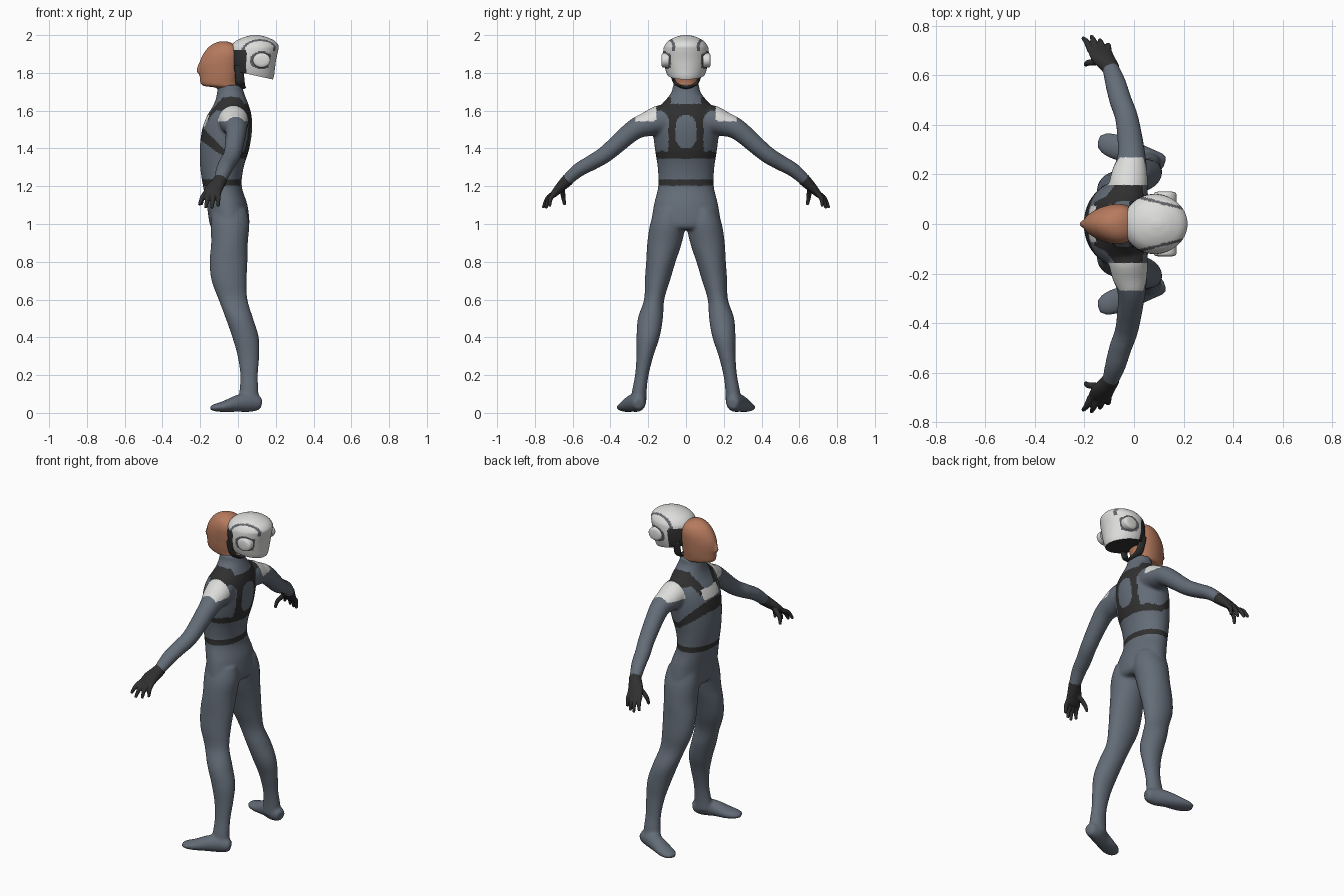
import bpy, bmesh, math
from mathutils import Vector

cube = bpy.data.objects.get("Cube")
if cube:
    bpy.data.objects.remove(cube)


def material(name, rgb, rough=0.6):
    m = bpy.data.materials.new(name)
    m.use_nodes = True
    m.diffuse_color = (*rgb, 1)
    bsdf = m.node_tree.nodes["Principled BSDF"]
    bsdf.inputs["Base Color"].default_value = (*rgb, 1)
    bsdf.inputs["Roughness"].default_value = rough
    return m


SUIT = material("slate suit", (0.125, 0.15, 0.185))
DARK = material("black webbing", (0.03, 0.03, 0.03))
WHITE = material("white shell", (0.72, 0.72, 0.71))
SKIN = material("skin", (0.47, 0.195, 0.11))
GREY = material("grey trim", (0.12, 0.125, 0.14))


def smooth_path(secs, steps):
    """Catmull-Rom interpolation of section tuples."""
    out = []
    for i in range(len(secs) - 1):
        a, b = secs[max(i - 1, 0)], secs[i]
        c, d = secs[i + 1], secs[min(i + 2, len(secs) - 1)]
        for k in range(steps):
            t = k / steps
            out.append([q + 0.5 * t * (r - p + t * (2 * p - 5 * q + 4 * r - s + t * (3 * (q - r) + s - p)))
                        for p, q, r, s in zip(a, b, c, d)])
    return out + [list(secs[-1])]


def tube(bm, secs, ref=(1, 0, 0), up=None, n=32, steps=5, taper=0.0):
    """Loft ellipses (x, y, z, radius along ref, other radius) into a capped tube."""
    secs = smooth_path(secs, steps)
    rings = []
    for i, (x, y, z, ru, rv) in enumerate(secs):
        ahead, behind = secs[min(i + 1, len(secs) - 1)], secs[max(i - 1, 0)]
        t = Vector(up) if up else (Vector(ahead[:3]) - Vector(behind[:3])).normalized()
        u = Vector(ref)
        u = (u - t * u.dot(t)).normalized()
        v = t.cross(u)
        ring = []
        for k in range(n):
            a = 2 * math.pi * k / n
            narrow = 1 + taper * math.cos(a)
            ring.append(bm.verts.new(Vector((x, y, z)) + u * ru * math.cos(a) + v * rv * math.sin(a) * narrow))
        rings.append(ring)
    for r, s in zip(rings, rings[1:]):
        for k in range(n):
            bm.faces.new((r[k], r[(k + 1) % n], s[(k + 1) % n], s[k]))
    bm.faces.new(rings[0][::-1])
    bm.faces.new(rings[-1])


def stack(bm, rows, **kw):
    """Loft level rows (z, front x, back x, inner y, outer y)."""
    tube(bm, [((f + b) / 2, (i + o) / 2, z, (b - f) / 2, (o - i) / 2) for z, f, b, i, o in rows],
         up=(0, 0, 1), **kw)


def finish(name, bm, mats, voxel=None, smooth=0, rule=None):
    bmesh.ops.recalc_face_normals(bm, faces=bm.faces)
    me = bpy.data.meshes.new(name)
    bm.to_mesh(me)
    bm.free()
    ob = bpy.data.objects.new(name, me)
    bpy.context.collection.objects.link(ob)
    if voxel:  # fuse overlapping volumes into one skin
        r = ob.modifiers.new("fuse", 'REMESH')
        r.mode, r.voxel_size = 'VOXEL', voxel
        s = ob.modifiers.new("relax", 'SMOOTH')
        s.factor, s.iterations = 0.5, smooth
        dg = bpy.context.evaluated_depsgraph_get()
        new = bpy.data.meshes.new_from_object(ob.evaluated_get(dg))
        ob.modifiers.clear()
        ob.data = new
        bpy.data.meshes.remove(me)
        me = new
    me.materials.clear()
    for m in mats:
        me.materials.append(m)
    for p in me.polygons:
        p.use_smooth = True
        p.material_index = rule(p.center, p.normal) if rule else 0
    return ob


# Suit: torso, arms, legs and feet fused together
bm = bmesh.new()
torso = [(0.97, -.13, .04, .13), (1.0, -.15, .06, .18), (1.1, -.165, .05, .17), (1.2, -.185, .02, .147),
         (1.3, -.2, .03, .15), (1.4, -.202, .06, .165), (1.5, -.19, .075, .175), (1.57, -.165, .072, .17),
         (1.62, -.135, .06, .14), (1.66, -.118, .045, .105), (1.7, -.11, .03, .076), (1.735, -.105, .022, .07)]
stack(bm, [(z, f, b, -w, w) for z, f, b, w in torso], n=48)
leg = [(1.08, -.14, .045, .02, .16), (1.0, -.145, .06, .003, .19), (.9, -.142, .052, .022, .205),
       (.8, -.15, .05, .055, .211), (.7, -.14, .046, .085, .218), (.6, -.103, .05, .115, .222),
       (.5, -.065, .08, .122, .255), (.4, -.03, .11, .14, .262), (.3, -.002, .112, .173, .262),
       (.2, .012, .105, .198, .27), (.12, .008, .108, .208, .285), (.05, .0, .11, .21, .295)]
foot = [(.122, .245, .05, .025, .025), (.105, .25, .052, .036, .04), (.06, .26, .055, .045, .05),
        (0, .285, .05, .046, .045), (-.07, .31, .034, .051, .03), (-.12, .327, .028, .042, .02),
        (-.145, .333, .026, .022, .011)]
arm = [(-.03, .06, 1.55, .07, .06), (-.025, .13, 1.55, .08, .08), (-.018, .2, 1.53, .073, .066),
       (-.01, .28, 1.495, .056, .054), (-.028, .42, 1.375, .047, .045), (-.055, .5, 1.325, .045, .041),
       (-.075, .57, 1.285, .042, .037), (-.098, .64, 1.222, .032, .03)]
for s in (1, -1):
    stack(bm, [(z, f, b, s * i, s * o) for z, f, b, i, o in leg])
    tube(bm, [(x, s * y, z, a, b) for x, y, z, a, b in foot], ref=(0, 1, 0))
    tube(bm, [(x, s * y, z, a, b) for x, y, z, a, b in arm])


def suit_paint(c, nrm):
    x, y, z = c.x, abs(c.y), c.z
    front = max(0, -.06 - x)
    if .157 < y < .268 and z > 1.545 and nrm.z > 0.05:
        return 2  # shoulder patch
    if y > .2 or z < 1.15:
        return 0
    if x < -.08 and y < .075 and 1.515 < z < 1.575:
        return 2  # chest patch
    if 1.2 < z < 1.237:
        return 1  # belt
    if abs(z - 1.365 - .85 * front) < .02 + .13 * front and y < .18:
        return 1  # chest strap
    if 1.6 < z < 1.672 and .08 < y < .155:
        return 1  # strap over the shoulder
    if x < -.06 and 1.54 < z < 1.67 and abs(y - .06 - (z - 1.55) * .45) < .027:
        return 1  # front strap
    if x > -.03 and 1.37 < z < 1.635:
        oval = (y / .056) ** 2.6 + (abs(z - 1.488) / .088) ** 2.6
        if oval > 1 and y < .093 + .05 * max(0, (z - 1.56) / .07):
            return 1  # back harness
    return 0


finish("suit", bm, [SUIT, DARK, WHITE], 0.0085, 5, suit_paint)

# Gloves: palm, four fingers and thumb
palm = [(-.09, .622, 1.238, .035, .033), (-.105, .645, 1.215, .038, .03), (-.128, .675, 1.185, .046, .024),
        (-.138, .7, 1.158, .046, .018), (-.14, .71, 1.146, .036, .012)]
tips = [(-.205, .75, 1.1), (-.172, .757, 1.085), (-.138, .742, 1.083), (-.105, .722, 1.092)]
for s, side in ((1, "left"), (-1, "right")):
    side = "right" if s > 0 else "left"
    bm = bmesh.new()
    tube(bm, [(x, s * y, z, a, b) for x, y, z, a, b in palm])
    fingers = []
    for i, tip in enumerate(tips):
        base = Vector((-.173 + .023 * i, .695, 1.163))
        bend = (base + Vector(tip)) / 2 + Vector((0, .008, .008))
        fingers.append((base, bend, Vector(tip)))
    fingers.append((Vector((-.135, .655, 1.195)), Vector((-.183, .65, 1.145)), Vector((-.195, .642, 1.1))))
    for pts in fingers:
        tube(bm, [(p.x, s * p.y, p.z, r, r) for p, r in zip(pts, (.014, .0125, .008))], n=16)
    finish(side + "_glove", bm, [DARK], 0.004, 3)

# Head with nose
bm = bmesh.new()
head = [(1.7, -.1, .015, .055), (1.722, -.12, .01, .06), (1.73, -.178, .005, .063), (1.745, -.198, .002, .066),
        (1.78, -.203, .008, .072), (1.82, -.207, .016, .076), (1.86, -.202, .02, .079), (1.9, -.184, .018, .078),
        (1.935, -.157, .002, .066), (1.957, -.125, -.03, .042), (1.967, -.095, -.06, .012)]
stack(bm, [(z, f, b, -w, w) for z, f, b, w in head], n=48, taper=0.22)
tube(bm, [(-.195, 0, 1.86, .008, .008), (-.203, 0, 1.825, .014, .012), (-.205, 0, 1.808, .013, .015),
          (-.198, 0, 1.798, .008, .008)], n=16)
finish("head", bm, [SKIN], 0.006, 4)

# Helmet shell, pushed back behind the head
bm = bmesh.new()
shell = [(1.75, .0, .178, .075), (1.78, -.03, .19, .095), (1.82, -.042, .195, .11), (1.87, -.045, .202, .12),
         (1.92, -.043, .213, .12), (1.945, -.035, .214, .113), (1.97, -.01, .193, .092),
         (1.99, .035, .15, .055), (2.0, .075, .11, .015)]
stack(bm, [(z, f, b, -w, w) for z, f, b, w in shell], n=112, steps=8)
cut = bmesh.ops.bisect_plane(bm, geom=bm.verts[:] + bm.edges[:] + bm.faces[:], plane_co=(.185, 0, 1.765),
                             plane_no=(-.22, 0, -1), clear_outer=True)
bmesh.ops.edgeloop_fill(bm, edges=[e for e in cut["geom_cut"] if isinstance(e, bmesh.types.BMEdge)])


def helmet_paint(c, nrm):
    x, y, z = c.x, abs(c.y), c.z
    if nrm.z < -.9:
        return 1  # lining
    if x < .045 and z < 1.92:
        return 1  # side padding
    if z > 1.915 and abs(y - .113 + .25 * x) < .006:
        return 2  # crown stripe
    if y > .08 and ((x - .125) / .062) ** 2 + ((z - 1.867) / .047) ** 2 < 1:
        return 2  # ear surround
    return 0


helmet = finish("helmet", bm, [WHITE, DARK, GREY], rule=helmet_paint)

# Ear covers
for s, side in ((1, "right"), (-1, "left")):
    bm = bmesh.new()
    tube(bm, [(.125, s * y, 1.867, r, r * .85) for y, r in ((.09, .046), (.118, .046), (.127, .04), (.131, .025))],
         n=32, steps=3)
    finish(side + "_ear_cover", bm, [WHITE])

# Chin strap hanging behind the neck
bm = bmesh.new()
strap = [(.005, .085, 1.84), (.008, .075, 1.79), (.012, .055, 1.745), (.018, 0, 1.722)]
strap += [(x, -y, z) for x, y, z in strap[-2::-1]]
tube(bm, [(*p, .024, .008) for p in strap], n=16)
finish("chin_strap", bm, [DARK])

for ob in bpy.context.collection.objects:
    if ob.type == 'MESH' and ob.name in ("helmet", "left_ear_cover", "right_ear_cover"):
        bpy.ops.object.select_all(action='DESELECT')
        ob.select_set(True)
        bpy.context.view_layer.objects.active = ob
        bpy.ops.object.shade_smooth_by_angle(angle=math.radians(40))
